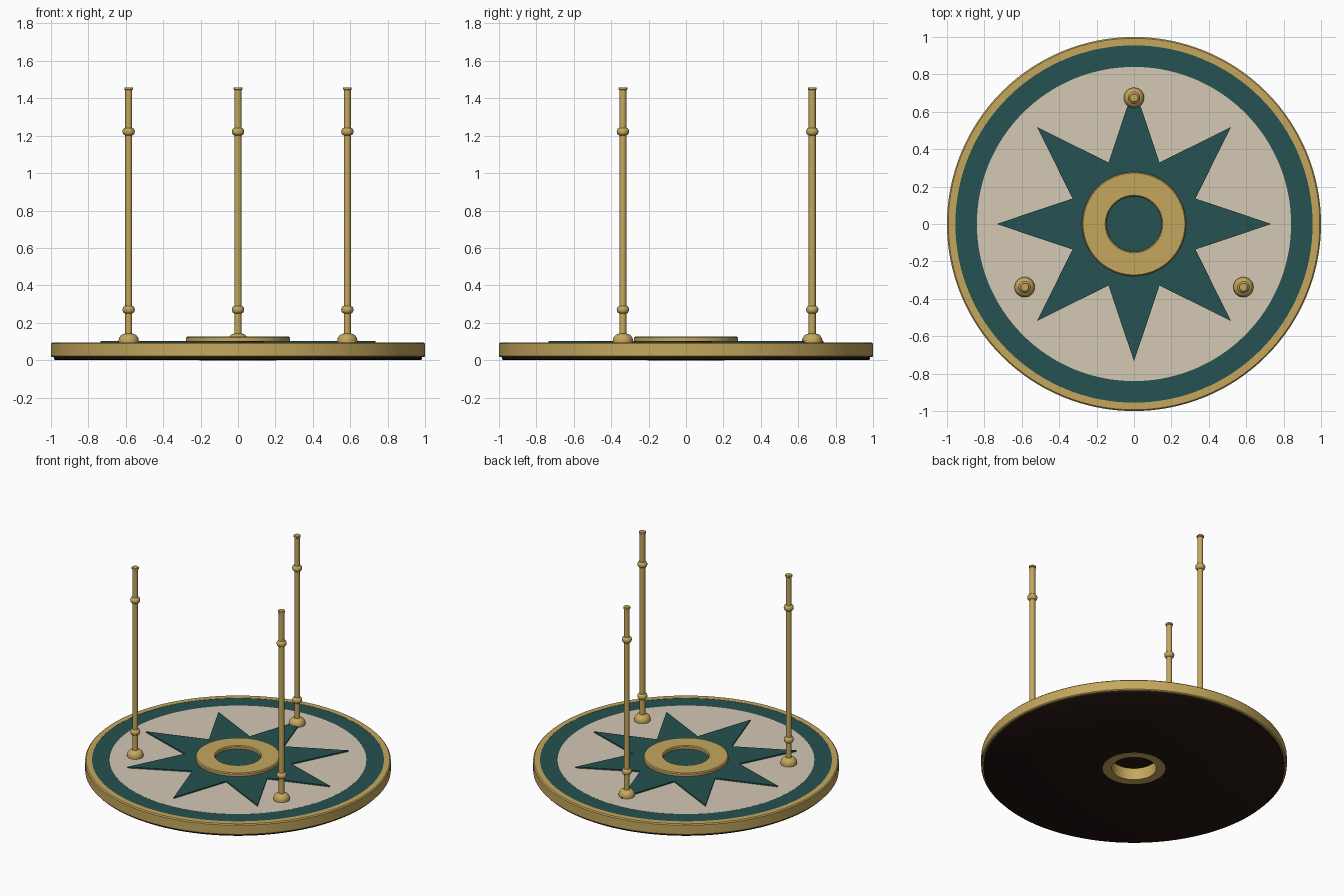
import bpy, bmesh, math

if "Cube" in bpy.data.objects:
    bpy.data.objects.remove(bpy.data.objects["Cube"])


def material(name, rgb):
    m = bpy.data.materials.new(name)
    m.diffuse_color = (*rgb, 1)
    m.use_nodes = True
    m.node_tree.nodes["Principled BSDF"].inputs["Base Color"].default_value = m.diffuse_color
    return m


GOLD = material("brass", (0.56, 0.39, 0.11))
TEAL = material("teal", (0.018, 0.084, 0.082))
CREAM = material("cream", (0.66, 0.58, 0.46))
DARK = material("dark_brown", (0.018, 0.008, 0.006))


def finish(name, bm, mat, smooth=True):
    bmesh.ops.recalc_face_normals(bm, faces=bm.faces)
    me = bpy.data.meshes.new(name)
    bm.to_mesh(me)
    bm.free()
    me.materials.append(mat)
    ob = bpy.data.objects.new(name, me)
    bpy.context.collection.objects.link(ob)
    if smooth:
        bpy.ops.object.select_all(action='DESELECT')
        ob.select_set(True)
        bpy.context.view_layer.objects.active = ob
        bpy.ops.object.shade_smooth_by_angle(angle=math.radians(35))
    return ob


def lathe(name, profile, mat, steps=96, loc=(0, 0), closed=False):
    """Spin an (r, z) profile around the vertical axis."""
    bm = bmesh.new()
    verts = [bm.verts.new((r, 0, z)) for r, z in profile]
    pairs = list(zip(verts, verts[1:]))
    if closed:
        pairs.append((verts[-1], verts[0]))
    edges = [bm.edges.new(p) for p in pairs]
    bmesh.ops.spin(bm, geom=verts + edges, axis=(0, 0, 1), cent=(0, 0, 0),
                   angle=2 * math.pi, steps=steps, use_merge=True)
    bmesh.ops.remove_doubles(bm, verts=bm.verts, dist=1e-5)
    ob = finish(name, bm, mat)
    ob.location = (*loc, 0)
    return ob


# Round platform: dark underside with a central socket, brass rim on top
lathe("base_disc", [(0, 0.085), (0.148, 0.085), (0.148, 0.0), (0.975, 0.0), (0.985, 0.006),
                    (0.985, 0.085), (0.9, 0.088), (0, 0.088)], DARK, 128)
lathe("outer_rim", [(0.955, 0.016), (0.994, 0.016), (1.0, 0.022), (1.0, 0.088),
                    (0.993, 0.095), (0.955, 0.095)], GOLD, 128, closed=True)

# Painted deck: teal border around a cream field
lathe("border_band", [(0.84, 0.086), (0.957, 0.086), (0.957, 0.0935), (0.84, 0.0935)],
      TEAL, 128, closed=True)
lathe("cream_field", [(0, 0.088), (0.84, 0.088), (0.84, 0.094), (0, 0.094)], CREAM, 128)

# Eight-pointed star plate
bm = bmesh.new()
ring = []
for i in range(16):
    r = 0.355 if i % 2 else 0.735
    a = i * math.pi / 8
    ring.append(bm.verts.new((r * math.cos(a), r * math.sin(a), 0.094)))
star = bm.faces.new(ring)
ext = bmesh.ops.extrude_face_region(bm, geom=[star], use_keep_orig=True)
for v in ext["geom"]:
    if isinstance(v, bmesh.types.BMVert):
        v.co.z = 0.103
finish("star_plate", bm, TEAL, smooth=False)

# Brass hub ring above, with a lining for the socket and a thin collar below
lathe("hub_ring", [(0.148, 0.1), (0.278, 0.1), (0.278, 0.12), (0.272, 0.126),
                   (0.154, 0.126), (0.148, 0.12)], GOLD, closed=True)
lathe("socket_lining", [(0.146, 0.084), (0.146, -0.0), (0.205, -0.0), (0.205, 0.002)], GOLD)
bpy.data.objects["socket_lining"].location.z = -0.001

# Three turned poles: domed foot, two collars and a cap
R = 0.019


def collar(z, r=0.033, h=0.02):
    return [(R + (r - R) * math.cos(t), z + h * math.sin(t))
            for t in [math.radians(d) for d in range(-90, 91, 30)]]


foot = [(0.0, 0.094), (0.053, 0.094), (0.054, 0.108), (0.050, 0.122),
        (0.041, 0.133), (0.030, 0.140), (R, 0.142)]
cap = [(R, 1.444), (0.0235, 1.447), (0.0235, 1.457), (0.021, 1.459), (0, 1.459)]
for i in range(3):
    a = math.radians(90 + 120 * i)
    lathe(f"pole_{i + 1}", foot + collar(0.27) + collar(1.222) + cap, GOLD, 24,
          (0.675 * math.cos(a), 0.675 * math.sin(a)))
